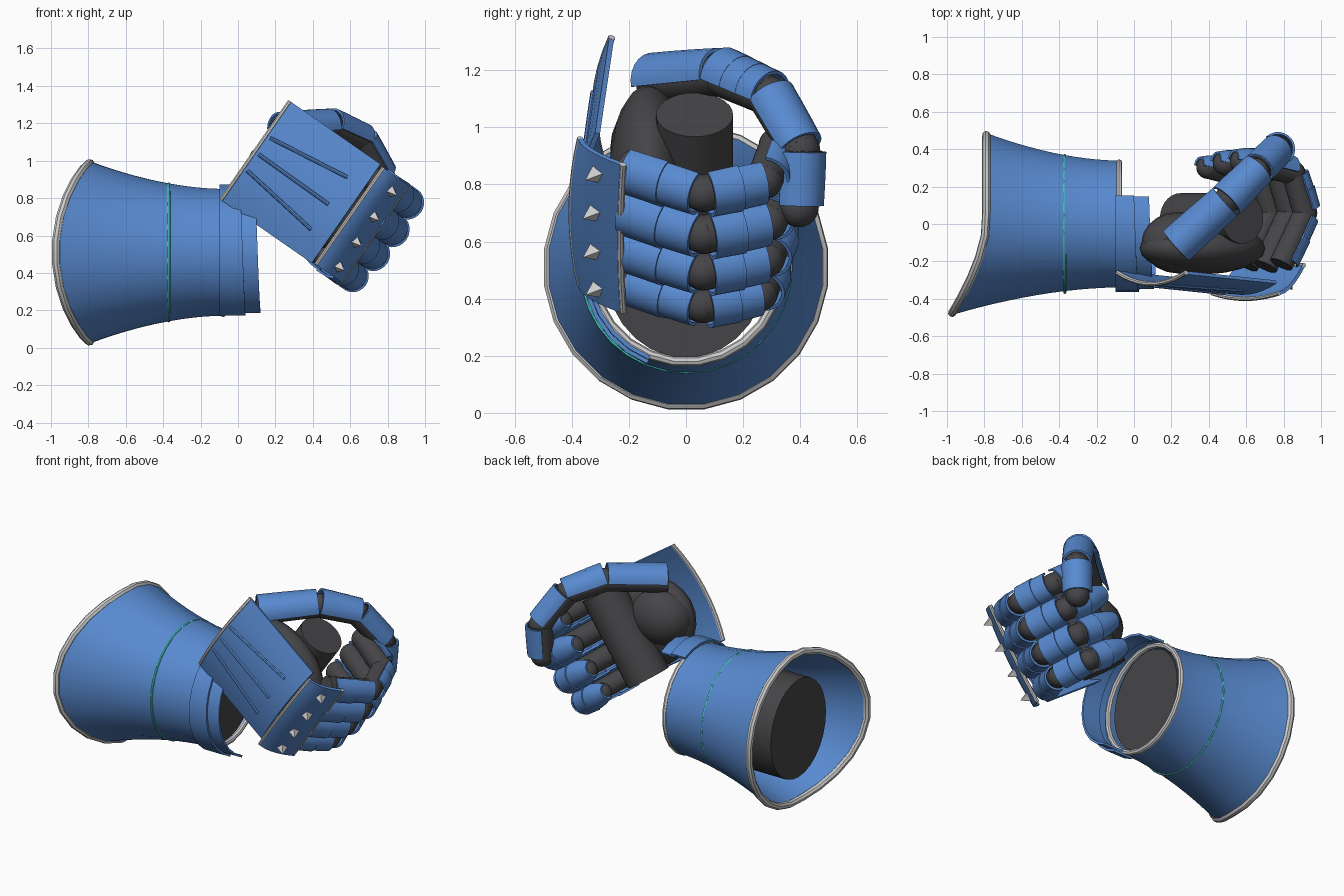
import bpy, bmesh
from math import sin, cos, pi, radians
from mathutils import Vector

if "Cube" in bpy.data.objects:
    bpy.data.objects.remove(bpy.data.objects["Cube"])


def material(name, rgb):
    m = bpy.data.materials.new(name)
    m.diffuse_color = (*rgb, 1)
    m.use_nodes = True
    m.node_tree.nodes["Principled BSDF"].inputs["Base Color"].default_value = m.diffuse_color
    return m


BLUE = material("blue_steel", (0.098, 0.254, 0.631))
DARK = material("dark_leather", (0.06, 0.06, 0.065))
TEAL = material("teal_trim", (0.08, 0.75, 0.7))


def finish(name, bm, mat=None):
    me = bpy.data.meshes.new(name)
    bm.to_mesh(me)
    bm.free()
    ob = bpy.data.objects.new(name, me)
    bpy.context.collection.objects.link(ob)
    if mat:
        me.materials.append(mat)
    return ob


def sheet(name, f, nu, nv, thick, mat, wrap=False):
    """Thin curved plate from f(s, t), s and t in 0..1."""
    bm = bmesh.new()
    cols = nv if wrap else nv + 1
    g = [[bm.verts.new(f(i / nu, j / nv)) for j in range(cols)] for i in range(nu + 1)]
    for i in range(nu):
        for j in range(nv):
            k = (j + 1) % cols
            bm.faces.new((g[i][j], g[i + 1][j], g[i + 1][k], g[i][k]))
    ob = finish(name, bm, mat)
    md = ob.modifiers.new("thickness", 'SOLIDIFY')
    md.thickness = thick
    md.offset = 0
    return ob


def tube(name, pts, r, mat=None, cyclic=False):
    cu = bpy.data.curves.new(name, 'CURVE')
    cu.dimensions = '3D'
    cu.bevel_depth = r
    cu.bevel_resolution = 2
    cu.use_fill_caps = True
    sp = cu.splines.new('POLY')
    sp.points.add(len(pts) - 1)
    for p, q in zip(sp.points, pts):
        p.co = (*q, 1)
    sp.use_cyclic_u = cyclic
    if mat:
        cu.materials.append(mat)
    ob = bpy.data.objects.new(name, cu)
    bpy.context.collection.objects.link(ob)


def rod(name, a, b, ra, rb, mat, seg=20):
    bm = bmesh.new()
    d = b - a
    bmesh.ops.create_cone(bm, cap_ends=True, segments=seg, radius1=ra, radius2=rb, depth=d.length)
    ob = finish(name, bm, mat)
    ob.location = (a + b) / 2
    ob.rotation_euler = d.to_track_quat('Z', 'Y').to_euler()
    return ob


def ball(name, c, size, mat, rot=0):
    bm = bmesh.new()
    bmesh.ops.create_uvsphere(bm, u_segments=20, v_segments=12, radius=1)
    ob = finish(name, bm, mat)
    ob.location, ob.scale, ob.rotation_euler = c, size, (0, rot, 0)


def shell(name, a, b, out, ra, rb, half=90):
    """Half-round armour plate along a-b, bulging towards out."""
    d = (b - a).normalized()
    n = (out - d * out.dot(d)).normalized()
    w = d.cross(n)

    def f(s, t):
        ang = radians(half) * (2 * t - 1)
        return a.lerp(b, s) + (n * cos(ang) + w * sin(ang)) * (ra + (rb - ra) * s * s)
    sheet(name, f, 3, 12, 0.012, BLUE)


def hand(u, y, v):
    """Hand frame: u towards knuckles, v towards thumb."""
    return Vector((0.82 * u + 0.57 * v, y, -0.57 * u + 0.82 * v))


TILT = radians(35)
CZ = 0.51

# Flared cuff, longer on the outer side, with rims and inlay


def cuff(s, t):
    a = 2 * pi * (t + 0.5 / 24)
    end = -0.79 - 0.185 * max(0, cos(a)) ** 1.6
    r = 0.332 + 0.148 * s ** 1.8
    return Vector((-0.08 + (end + 0.08) * s, -r * cos(a), CZ + r * sin(a)))


sheet("cuff", cuff, 12, 24, 0.02, BLUE, True)
tube("cuff_rear_rim", [cuff(1, j / 24) for j in range(24)], 0.022, None, True)
tube("cuff_front_rim", [cuff(0, j / 24) for j in range(24)], 0.017, None, True)
tube("cuff_inlay", [(-0.37, 0.366 * cos(j * pi / 16), CZ + 0.366 * sin(j * pi / 16))
                    for j in range(32)], 0.008, TEAL, True)
arm = rod("forearm", Vector((-0.81, 0, CZ)), Vector((-0.09, 0, CZ)), 0.3, 0.3, DARK, 28)
arm.scale = (0.95, 1.06, 1)

# Wrist lames
for k, (x0, x1, r) in enumerate([(-0.1, 0.0, 0.357), (-0.02, 0.08, 0.342)]):
    def lame(s, t, x0=x0, x1=x1, r=r):
        a = radians(115 - 183 * t)
        return Vector((x0 + (x1 + 0.04 * t - x0) * s, -r * cos(a), CZ + r * sin(a)))
    sheet(f"wrist_lame_{k + 1}", lame, 1, 14, 0.014, BLUE)

# Palm and held grip
ball("palm", hand(-0.18, -0.13, 0.90), (0.36, 0.14, 0.28), DARK, TILT)
rod("grip", hand(-0.12, 0.03, 0.61), hand(-0.12, 0.03, 1.19), 0.135, 0.135, DARK, 28)
ball("thumb_base", (0.24, -0.1, 0.93), (0.2, 0.165, 0.18), DARK)

# Back-of-hand plate with ridges


def back_y(u, v):
    return -0.26 - 0.06 * (1 - ((v - 0.92) / 0.32) ** 2) - 0.05 * (u + 0.524) / 0.59


def back(s, t):
    u, v = -0.524 + 0.59 * s, 0.6 + 0.64 * t
    return hand(u, back_y(u, v), v)


sheet("back_plate", back, 6, 10, 0.018, BLUE)
tube("back_plate_rim", [back(0, j / 10) for j in range(11)], 0.013)
for k, (va, vb) in enumerate([(1.02, 1.083), (0.913, 0.907), (0.807, 0.744)]):
    tube(f"back_ridge_{k + 1}", [hand(u, back_y(u, v) - 0.008, v) for u, v in
         [(-0.5 + 0.46 * i / 4, va + (vb - va) * i / 4) for i in range(5)]], 0.011, BLUE)

# Knuckle guard with rims and spikes


def guard(s, t):
    u = 0.09 + 0.16 * s
    y = -0.37 + 0.15 * s ** 1.7 - 0.03 * (1 - (2 * t - 1) ** 2) * (1 - 0.7 * s)
    return hand(u, y, 0.605 + 0.63 * t)


sheet("knuckle_guard", guard, 5, 10, 0.018, BLUE)
for name, s in (("knuckle_rim_rear", 0), ("knuckle_rim_front", 1)):
    tube(name, [guard(s, j / 10) for j in range(11)], 0.012)

# Fingers: dark core with overlapping plates
FINGERS = [("little", 0.665, 0.93), ("ring", 0.825, 1.0), ("middle", 0.99, 1.03), ("index", 1.155, 0.98)]
PATH = [(0.16, -0.22), (0.32, 0.06), (0.24, 0.28), (0.02, 0.325)]
for name, v, k in FINGERS:
    base = guard(0.62, (v - 0.605) / 0.63)
    out = hand(0.72, -0.7, 0).normalized()
    rod(name + "_spike", base - out * 0.005, base + out * 0.06, 0.04, 0, None, 4)
    p = [hand(u * k, y * k, v) for u, y in PATH]
    for i in range(3):
        a, b = p[i], p[i + 1]
        du, dy = PATH[i + 1][0] - PATH[i][0], PATH[i + 1][1] - PATH[i][1]
        n = hand(dy, -du, 0)
        end, rb = (1.27, 0.045) if i == 2 else (0.95, 0.078)
        rod(f"{name}_core_{i + 1}", a, b, 0.066 * k, 0.064 * k, DARK)
        ball(f"{name}_joint_{i + 1}", b, (0.066 * k,) * 3, DARK)
        shell(f"{name}_plate_{i + 1}a", a.lerp(b, 0.08), a.lerp(b, 0.56), n, 0.084 * k, 0.086 * k)
        shell(f"{name}_plate_{i + 1}b", a.lerp(b, 0.5), a.lerp(b, end), n, 0.08 * k, rb * k)

# Thumb
T = [Vector(q) for q in [(0.22, -0.12, 1.155), (0.5, 0.13, 1.18), (0.66, 0.29, 1.11),
                         (0.77, 0.4, 0.92), (0.76, 0.395, 0.72)]]
C = Vector((0.4, 0.1, 0.85))
for i in range(4):
    a, b = T[i], T[i + 1]
    rod(f"thumb_core_{i + 1}", a, b, 0.075, 0.07, DARK)
    ball(f"thumb_joint_{i + 1}", b, (0.07,) * 3, DARK)
    n = (a + b) / 2 - C
    if i == 1:
        for j in range(3):
            shell(f"thumb_lame_{j + 1}", a.lerp(b, j / 3 - 0.05), a.lerp(b, j / 3 + 0.36), n,
                  0.096 - 0.003 * j, 0.094 - 0.003 * j)
    else:
        shell(f"thumb_plate_{i + 1}", a.lerp(b, 0.02), a.lerp(b, 0.96), n,
              0.1 if i == 0 else 0.086, 0.094 if i == 0 else 0.082)

# Bake modifiers and curves, make normals face outwards, then smooth shade
bpy.ops.object.select_all(action='SELECT')
bpy.context.view_layer.objects.active = bpy.data.objects["cuff"]
bpy.ops.object.convert(target='MESH')
for ob in bpy.context.selected_objects:
    bm = bmesh.new()
    bm.from_mesh(ob.data)
    bmesh.ops.remove_doubles(bm, verts=bm.verts, dist=1e-5)
    bmesh.ops.recalc_face_normals(bm, faces=bm.faces)
    bm.to_mesh(ob.data)
    bm.free()
bpy.ops.object.shade_smooth_by_angle(angle=radians(35))
for ob in bpy.data.objects:
    if "rim" in ob.name or "ridge" in ob.name or "inlay" in ob.name:
        ob.data.shade_smooth()
